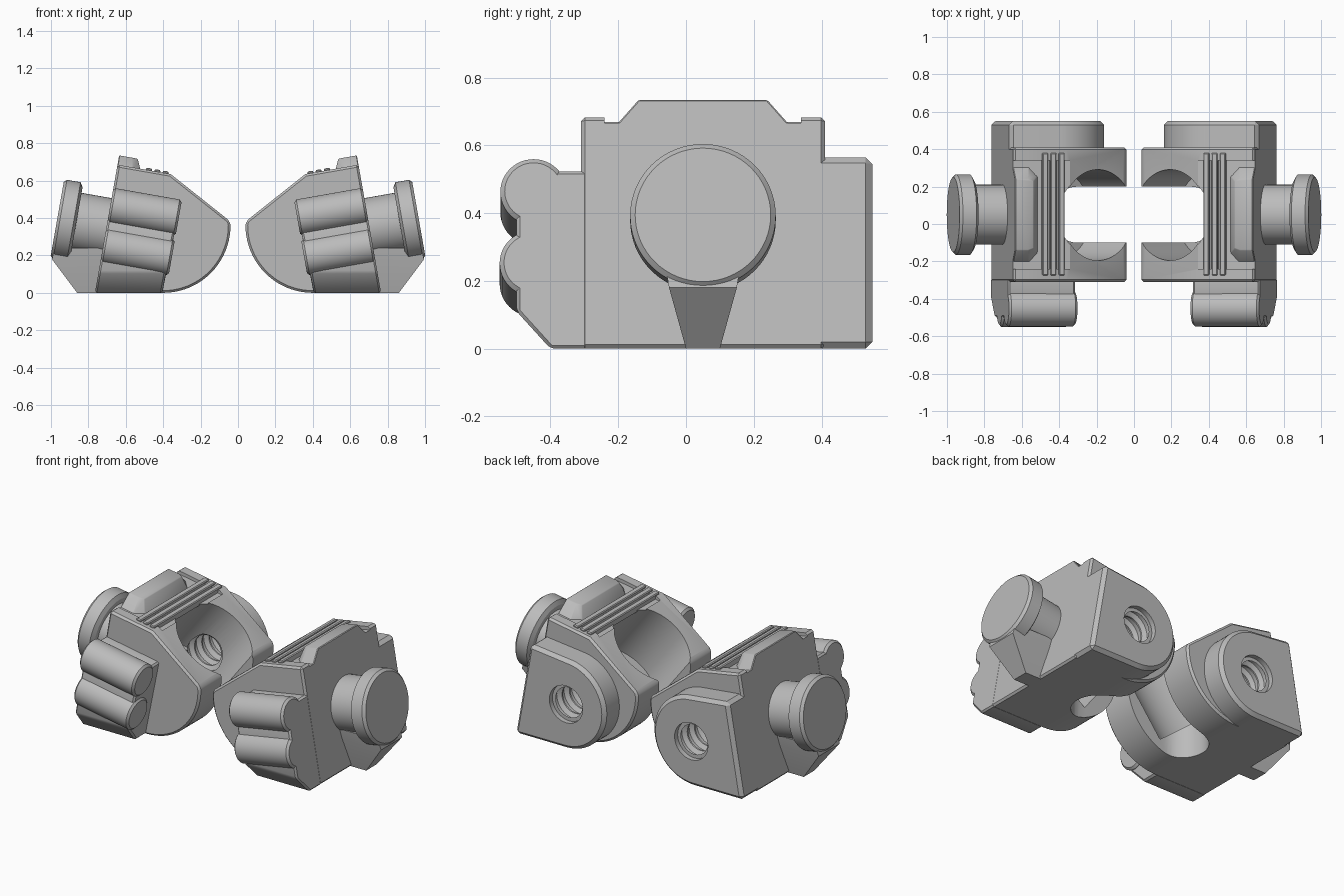
import bpy, bmesh
from math import sin, cos, tan, pi, radians
from mathutils import Vector, Matrix

if "Cube" in bpy.data.objects:
    bpy.data.objects.remove(bpy.data.objects["Cube"])

TILT = radians(10)
FOOT_X = 0.765   # where the tilted outer wall meets the ground

grey = bpy.data.materials.new("light grey")
grey.use_nodes = True
grey.diffuse_color = (0.5, 0.5, 0.5, 1)
grey.node_tree.nodes["Principled BSDF"].inputs["Base Color"].default_value = (0.5, 0.5, 0.5, 1)


def local(u, y, v):
    """Frame of the tilted outer wall: u outward, v up along the wall."""
    return (FOOT_X + u * cos(TILT) - v * sin(TILT), y, u * sin(TILT) + v * cos(TILT))


def wall_x(z):
    return FOOT_X - z * tan(TILT)


def arc(cx, cz, r, start, end, n=20):
    return [(cx + r * cos(radians(start + (end - start) * i / n)),
             cz + r * sin(radians(start + (end - start) * i / n))) for i in range(n + 1)]


def make(name, bm):
    bmesh.ops.recalc_face_normals(bm, faces=bm.faces)
    mesh = bpy.data.meshes.new(name)
    bm.to_mesh(mesh)
    bm.free()
    mesh.materials.append(grey)
    ob = bpy.data.objects.new(name, mesh)
    bpy.context.collection.objects.link(ob)
    return ob


def loft(name, *loops):
    """Skin a stack of equal point loops and cap both ends."""
    bm = bmesh.new()
    rings = [[bm.verts.new(p) for p in loop] for loop in loops]
    n = len(rings[0])
    for a, b in zip(rings, rings[1:]):
        for i in range(n):
            bm.faces.new((a[i], a[(i + 1) % n], b[(i + 1) % n], b[i]))
    bm.faces.new(rings[0])
    bm.faces.new(rings[-1])
    return make(name, bm)


def slab(name, profile, y0, y1):
    return loft(name, *[[(x, y, z) for x, z in profile] for y in (y0, y1)])


def box(name, u, y, v):
    return loft(name, *[[local(u[0], b, c), local(u[1], b, c), local(u[1], b, d), local(u[0], b, d)]
                        for b, c, d in ((y[0], *v), (y[1], *v))])


def rod(name, start, axis, rings, n=48):
    """Turned shape: rings of (distance, radius) along an axis."""
    turn = Vector(axis).to_track_quat('Z', 'Y').to_matrix()
    return loft(name, *[[Vector(start) + turn @ Vector((r * cos(2 * pi * i / n), r * sin(2 * pi * i / n), d))
                         for i in range(n)] for d, r in rings])


def finish(ob, bevel=0.0, cutters=()):
    """Bevel, cut, bake, smooth and mirror one part."""
    if bevel:
        m = ob.modifiers.new("edge", 'BEVEL')
        m.width, m.segments, m.limit_method, m.angle_limit = bevel, 1, 'ANGLE', radians(32)
    for c in cutters:
        m = ob.modifiers.new("cut", 'BOOLEAN')
        m.operation, m.object, m.solver = 'DIFFERENCE', c, 'EXACT'
    bpy.context.view_layer.update()
    baked = bpy.data.meshes.new_from_object(ob.evaluated_get(bpy.context.evaluated_depsgraph_get()))
    ob.modifiers.clear()
    ob.data = baked
    bpy.ops.object.select_all(action='DESELECT')
    ob.select_set(True)
    bpy.context.view_layer.objects.active = ob
    bpy.ops.object.shade_smooth_by_angle(angle=radians(30))
    m = ob.modifiers.new("pair", 'MIRROR')
    m.use_axis[0] = True
    m.use_mirror_merge = False


# Cutters: grip bore, tip slot, threaded socket, top recess
bore = rod("bore_cutter", (0.19 - 0.61 * 0.3, 0.048, 0.505 + 0.79 * 0.3), (0.61, 0, -0.79),
           [(0, 0.243), (0.68, 0.243)], 64)
slot_outline = [(-0.1, -0.1)] + [(x, y) for x, y in arc(0.3, 0.05, 0.15, -90, 90)] + [(-0.1, 0.2)]
slot_outline[0] = (-0.1, -0.1)
slot = loft("slot_cutter", *[[(x, y, z) for x, y in slot_outline] for z in (-0.1, 0.42)])
threads = [(0, 0.09)]
for i in range(5):
    d = 0.05 + i * 0.07
    threads += [(d, 0.09), (d + 0.015, 0.115), (d + 0.045, 0.115), (d + 0.06, 0.09)]
threads += [(0.39, 0.112), (0.5, 0.112)]
socket = rod("socket_cutter", (0.42, 0.13, 0.27), (0, 1, 0), threads, 32)
recess = box("recess_cutter", (-0.31, 0.1), (-0.24, 0.34), (0.676, 0.8))
cutters = [bore, slot, socket, recess]

# Main body with rounded inner end
body = slab("main_body", [(FOOT_X, 0), (wall_x(0.685), 0.685), (0.36, 0.635), (0.045, 0.385)]
            + arc(0.4, 0.36, 0.36, 180, 270), -0.31, 0.41)
finish(body, 0.012, cutters)

# Rear boss with socket
boss = slab("rear_boss", [(FOOT_X, 0), (wall_x(0.567), 0.567)]
            + arc(0.43, 0.27, 0.27, 100, 270, 32), 0.37, 0.55)
finish(boss, 0.02, [socket])

# Front block with lower chamfer
front = [(-0.29, 0), (-0.4, 0), (-0.5, 0.11), (-0.5, 0.44), (-0.38, 0.525), (-0.29, 0.525)]
block = loft("front_block",
             [(wall_x(z) - 0.36, y, z - (0.063 if z > 0.2 else 0)) for y, z in front],
             [(wall_x(z), y, z) for y, z in front])
finish(block, 0.01)

# Rounded front rolls
axis = Vector((cos(TILT), 0, sin(TILT)))
for name, y, v in (("upper_roll", -0.45, 0.472), ("lower_roll", -0.452, 0.258)):
    finish(rod(name, local(-0.372, y, v), axis,
               [(0, 0.085), (0.012, 0.098), (0.36, 0.098), (0.372, 0.085)]))

# Raised pad on the top outer edge
pad = loft("top_pad",
           [local(u, y, 0.66) for u, y in ((0, -0.215), (-0.09, -0.215), (-0.14, -0.16),
                                           (-0.14, 0.26), (-0.09, 0.315), (0, 0.315))],
           [local(u, y, 0.746) for u, y in ((0, -0.14), (-0.07, -0.14), (-0.1, -0.13),
                                            (-0.1, 0.23), (-0.07, 0.24), (0, 0.24))])
finish(pad, 0.004)

# Three ridges along the top
for i in range(3):
    u = -0.155 - i * 0.045
    finish(box(f"top_ridge_{i + 1}", (u - 0.032, u), (-0.275, 0.38), (0.66, 0.707)), 0.005)

# Side knob: neck and cap
knob_start = local(-0.05, 0.05, 0.354)
finish(rod("knob_neck", knob_start, axis, [(0, 0.16), (0.25, 0.16)]))
finish(rod("knob_cap", knob_start, axis,
           [(0.213, 0.19), (0.228, 0.215), (0.302, 0.215), (0.317, 0.2)], 64))

# Tapered foot under the knob
def section(x0, x1, half, z):
    return [(x0, 0.05 - half, z), (x1, 0.05 - half, z), (x1, 0.05 + half, z), (x0, 0.05 + half, z)]

finish(loft("knob_foot", section(0.7, 0.86, 0.05, 0), section(0.68, 0.995, 0.1, 0.18),
            section(0.66, 0.98, 0.11, 0.24)))

for c in cutters:
    bpy.data.objects.remove(c)
